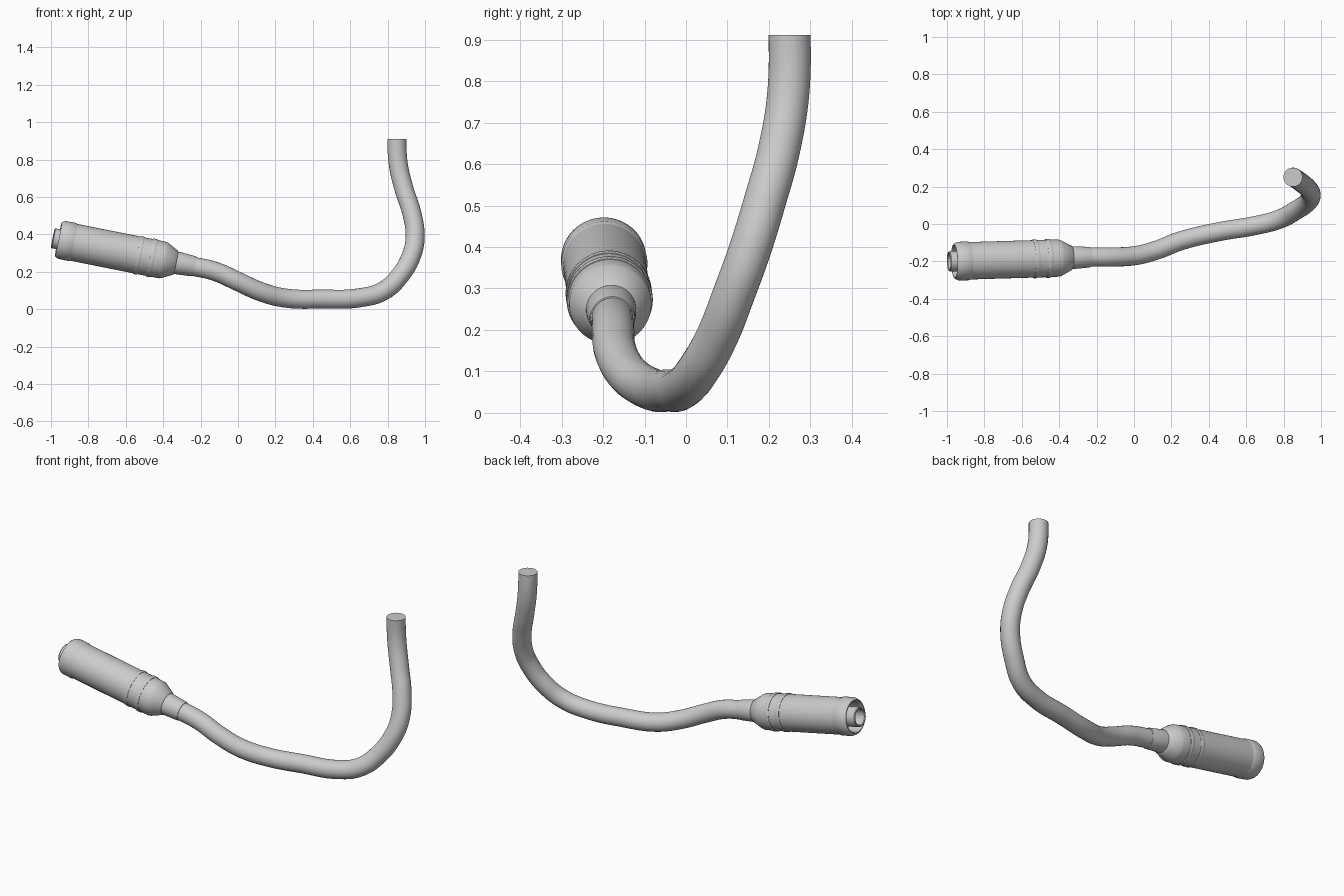
import bpy, bmesh, math
from mathutils import Vector

cube = bpy.data.objects.get("Cube")
if cube:
    bpy.data.objects.remove(cube, do_unlink=True)

grey = bpy.data.materials.new("light_grey")
grey.use_nodes = True
grey.diffuse_color = (0.6, 0.6, 0.6, 1)
grey.node_tree.nodes["Principled BSDF"].inputs["Base Color"].default_value = (0.6, 0.6, 0.6, 1)

# Axis of the connector, from its open tip towards the cable
TIP = Vector((-0.99, -0.2, 0.38))
AXIS = Vector((1, 0.03, -0.2)).normalized()


def smooth(obj, angle=30):
    bpy.ops.object.select_all(action='DESELECT')
    obj.select_set(True)
    bpy.context.view_layer.objects.active = obj
    bpy.ops.object.shade_smooth_by_angle(angle=math.radians(angle))


def lathe(name, profile, steps=64):
    """Revolve (distance along axis, radius) points around the connector axis."""
    bm = bmesh.new()
    verts = [bm.verts.new((r, 0, s)) for s, r in profile]
    edges = [bm.edges.new(pair) for pair in zip(verts, verts[1:])]
    bmesh.ops.spin(bm, geom=verts + edges, cent=(0, 0, 0), axis=(0, 0, 1),
                   angle=math.tau, steps=steps, use_duplicate=False)
    bmesh.ops.remove_doubles(bm, verts=bm.verts[:], dist=0.0001)
    bmesh.ops.recalc_face_normals(bm, faces=bm.faces[:])
    mesh = bpy.data.meshes.new(name)
    bm.to_mesh(mesh)
    bm.free()
    mesh.materials.append(grey)
    obj = bpy.data.objects.new(name, mesh)
    bpy.context.collection.objects.link(obj)
    obj.location = TIP
    obj.rotation_mode = 'QUATERNION'
    obj.rotation_quaternion = AXIS.to_track_quat('Z', 'Y')
    smooth(obj)
    return obj


# Hollow inner contact tube
lathe("inner_tube", [(0.12, 0), (0.12, 0.043), (0.004, 0.043), (0, 0.046),
                     (0, 0.051), (0.004, 0.054), (0.13, 0.054), (0.13, 0)])

# Front collar with its open recess
lathe("front_collar", [(0.12, 0), (0.12, 0.078), (0.036, 0.082), (0.03, 0.086),
                       (0.03, 0.091), (0.036, 0.097), (0.05, 0.103), (0.105, 0.104),
                       (0.113, 0.1), (0.125, 0.099), (0.125, 0)])

# Main barrel, rear shoulder and cone
lathe("barrel", [(0.112, 0), (0.112, 0.1), (0.455, 0.1), (0.52, 0.1), (0.555, 0.1),
                 (0.6, 0.099), (0.61, 0.096), (0.668, 0.066), (0.672, 0.06), (0.672, 0)])

# Raised grip rings
for i, (start, end) in enumerate([(0.458, 0.48), (0.527, 0.552)]):
    lathe(f"grip_ring_{i + 1}", [(start, 0.097), (start, 0.102), (start + 0.004, 0.104),
                                 (end - 0.004, 0.104), (end, 0.102), (end, 0.097)])

# Strain relief sleeve
lathe("strain_relief", [(0.66, 0), (0.66, 0.061), (0.69, 0.06), (0.765, 0.055),
                        (0.772, 0.053), (0.772, 0)])

# Bent cable swept along a smooth path
path = [(-0.26, -0.177, 0.233), (-0.125, -0.176, 0.203), (0, -0.17, 0.148),
        (0.12, -0.14, 0.094), (0.25, -0.09, 0.06), (0.45, -0.042, 0.054),
        (0.65, -0.008, 0.061), (0.776, 0.025, 0.097), (0.866, 0.073, 0.18),
        (0.93, 0.118, 0.294), (0.947, 0.153, 0.39), (0.93, 0.19, 0.51),
        (0.888, 0.226, 0.642), (0.857, 0.247, 0.775), (0.85, 0.25, 0.911)]
curve = bpy.data.curves.new("cable", 'CURVE')
curve.dimensions = '3D'
curve.bevel_depth = 0.051
curve.bevel_resolution = 10
curve.resolution_u = 10
curve.use_fill_caps = True
spline = curve.splines.new('BEZIER')
spline.bezier_points.add(len(path) - 1)
for point, co in zip(spline.bezier_points, path):
    point.co = co
    point.handle_left_type = point.handle_right_type = 'AUTO'
# Keep the free end cut level
last = spline.bezier_points[-1]
last.handle_left_type = last.handle_right_type = 'FREE'
last.handle_left = last.co - Vector((0, 0, 0.045))
last.handle_right = last.co + Vector((0, 0, 0.045))
curve.materials.append(grey)
cable = bpy.data.objects.new("cable", curve)
bpy.context.collection.objects.link(cable)
bpy.ops.object.select_all(action='DESELECT')
cable.select_set(True)
bpy.context.view_layer.objects.active = cable
bpy.ops.object.convert(target='MESH')
cable = bpy.context.view_layer.objects.active
cable.name = "cable"
# Weld the end caps so both ends are closed
bm = bmesh.new()
bm.from_mesh(cable.data)
bmesh.ops.remove_doubles(bm, verts=bm.verts[:], dist=0.0001)
bmesh.ops.recalc_face_normals(bm, faces=bm.faces[:])
bm.to_mesh(cable.data)
bm.free()
smooth(cable)
